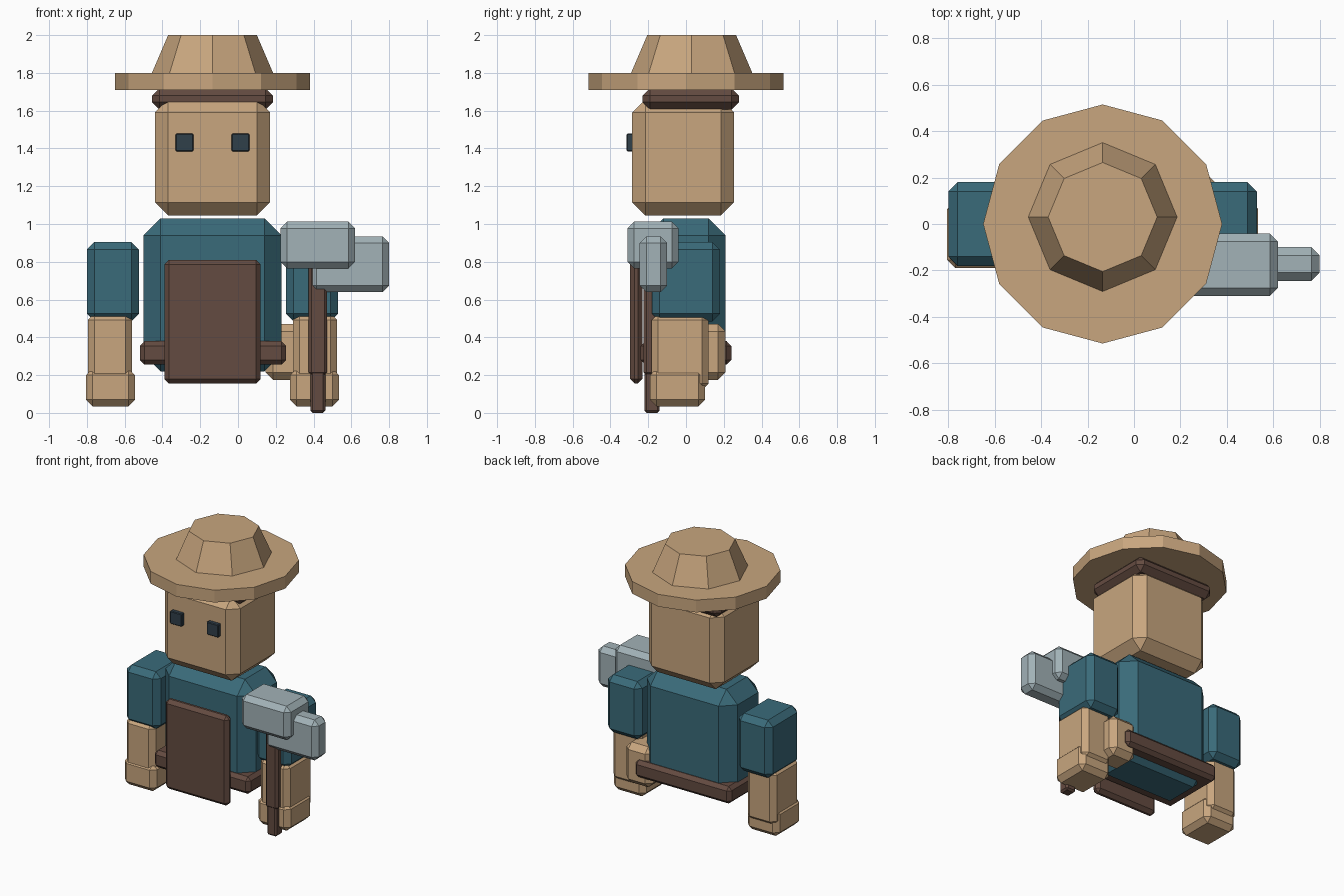
import bpy, bmesh, math

if "Cube" in bpy.data.objects:
    bpy.data.objects.remove(bpy.data.objects["Cube"])

CX = -0.135  # middle of the figure


def material(name, rgb):
    m = bpy.data.materials.new(name)
    m.diffuse_color = (*rgb, 1.0)
    m.use_nodes = True
    m.node_tree.nodes["Principled BSDF"].inputs["Base Color"].default_value = m.diffuse_color
    return m


TAN = material("tan", (0.58, 0.38, 0.21))
TEAL = material("teal cloth", (0.042, 0.145, 0.193))
BROWN = material("brown leather", (0.127, 0.070, 0.052))
STEEL = material("steel grey", (0.36, 0.445, 0.474))
SLATE = material("dark slate", (0.030, 0.050, 0.068))


def finish(bm, name, mat):
    mesh = bpy.data.meshes.new(name)
    bmesh.ops.recalc_face_normals(bm, faces=bm.faces)
    bm.to_mesh(mesh)
    bm.free()
    mesh.materials.append(mat)
    ob = bpy.data.objects.new(name, mesh)
    bpy.context.collection.objects.link(ob)
    return ob


def block(name, x, y, z, bevel, mat):
    """Chamfered box given by its x, y and z ranges."""
    bm = bmesh.new()
    bmesh.ops.create_cube(bm, size=1)
    for v in bm.verts:
        v.co = [r[0] + (c + 0.5) * (r[1] - r[0]) for c, r in zip(v.co, (x, y, z))]
    if bevel:
        bmesh.ops.bevel(bm, geom=bm.edges[:], offset=bevel, segments=1,
                        affect='EDGES', clamp_overlap=True)
    return finish(bm, name, mat)


def mirrored(name, x, y, z, bevel, mat):
    """The same block on both sides of the figure."""
    block(name + "_left", x, y, z, bevel, mat)
    block(name + "_right", (2 * CX - x[1], 2 * CX - x[0]), y, z, bevel, mat)


def frustum(name, sides, r1, r2, y, z, mat):
    bm = bmesh.new()
    rings = [[bm.verts.new((CX + r * math.cos(2 * math.pi * i / sides),
                            y + r * math.sin(2 * math.pi * i / sides), h))
              for i in range(sides)] for r, h in ((r1, z[0]), (r2, z[1]))]
    for i in range(sides):
        j = (i + 1) % sides
        bm.faces.new((rings[0][i], rings[0][j], rings[1][j], rings[1][i]))
    bm.faces.new(rings[0][::-1])
    bm.faces.new(rings[1])
    return finish(bm, name, mat)


# Torso, belt, apron and pouch
block("torso", (-0.50, 0.23), (-0.21, 0.21), (0.22, 1.03), 0.09, TEAL)
block("belt", (-0.52, 0.255), (-0.24, 0.24), (0.255, 0.38), 0.025, BROWN)
block("apron", (-0.39, 0.12), (-0.297, -0.23), (0.155, 0.81), 0.025, BROWN)
block("pouch", (0.145, 0.36), (0.0, 0.21), (0.175, 0.47), 0.04, TAN)

# Arms
mirrored("sleeve", (-0.80, -0.525), (-0.18, 0.18), (0.485, 0.905), 0.04, TEAL)
mirrored("forearm", (-0.795, -0.56), (-0.182, 0.12), (0.12, 0.527), 0.035, TAN)
mirrored("hand", (-0.805, -0.545), (-0.19, 0.10), (0.035, 0.235), 0.035, TAN)

# Head, hair band and eyes
block("head", (-0.44, 0.17), (-0.285, 0.255), (1.045, 1.66), 0.07, TAN)
block("hair_band", (-0.455, 0.185), (-0.23, 0.28), (1.605, 1.72), 0.04, BROWN)
mirrored("eye", (-0.33, -0.235), (-0.315, -0.275), (1.385, 1.478), 0.005, SLATE)

# Hat
frustum("hat_brim", 12, 0.515, 0.515, 0.0, (1.71, 1.80), TAN)
frustum("hat_crown", 8, 0.325, 0.235, 0.03, (1.79, 2.0), TAN)

# Hammer
block("hammer_handle", (0.373, 0.472), (-0.225, -0.14), (0.20, 0.82), 0.015, BROWN)
block("hammer_grip_end", (0.383, 0.462), (-0.22, -0.14), (0.0, 0.24), 0.012, BROWN)
block("hammer_head", (0.225, 0.62), (-0.31, -0.04), (0.765, 1.012), 0.035, STEEL)
block("hammer_peen", (0.38, 0.80), (-0.245, -0.10), (0.64, 0.935), 0.035, STEEL)
